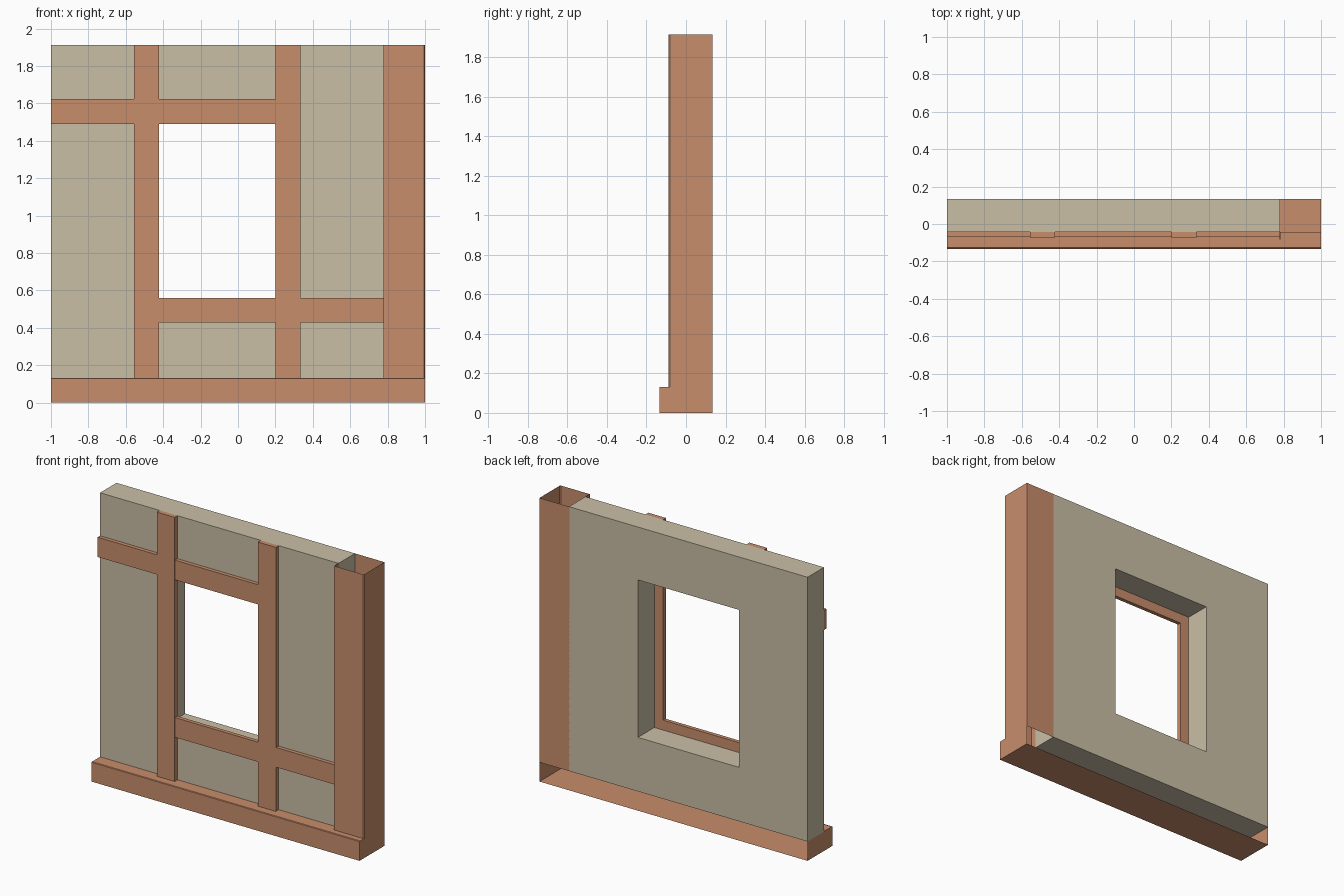
import bpy, bmesh
from mathutils import Vector

if "Cube" in bpy.data.objects:
    bpy.data.objects.remove(bpy.data.objects["Cube"])


def material(name, color):
    m = bpy.data.materials.new(name)
    m.diffuse_color = color
    m.use_nodes = True
    m.node_tree.nodes["Principled BSDF"].inputs["Base Color"].default_value = m.diffuse_color
    return m


WOOD = material("wood", (0.58, 0.27, 0.15, 1))
PLASTER = material("plaster", (0.59, 0.52, 0.38, 1))
TOP = 1.913


def finish(bm, name, mat):
    me = bpy.data.meshes.new(name)
    bm.to_mesh(me)
    bm.free()
    me.materials.append(mat)
    ob = bpy.data.objects.new(name, me)
    bpy.context.collection.objects.link(ob)
    return ob


def box(name, x, y, z, open_sides=(), bevel=0.0):
    """Box between ranges; open_sides are outward directions left without a face."""
    bm = bmesh.new()
    bmesh.ops.create_cube(bm, size=1)
    for v in bm.verts:
        v.co = Vector([r[0] if c < 0 else r[1] for c, r in zip(v.co, (x, y, z))])
    bm.normal_update()
    gone = [f for f in bm.faces if any(f.normal.dot(Vector(d)) > 0.9 for d in open_sides)]
    bmesh.ops.delete(bm, geom=gone, context='FACES')
    if bevel:
        # soften only the edges around the front face
        edges = [e for e in bm.edges if len(e.link_faces) == 2
                 and all(abs(v.co.y - y[0]) < 1e-5 for v in e.verts)]
        bmesh.ops.bevel(bm, geom=edges, offset=bevel, segments=1, affect='EDGES')
    return finish(bm, name, WOOD)


# Plaster wall: a closed ring around the window opening
def rect(bm, x0, x1, z0, z1, y):
    return [bm.verts.new((x, y, z)) for x, z in ((x0, z0), (x1, z0), (x1, z1), (x0, z1))]


bm = bmesh.new()
outer, hole = (-1, 0.78, 0.13, TOP), (-0.488, 0.266, 0.494, 1.556)
loops = [rect(bm, *outer, -0.042), rect(bm, *hole, -0.042),
         rect(bm, *hole, 0.133), rect(bm, *outer, 0.133)]
for k in range(4):
    a, b = loops[k], loops[(k + 1) % 4]
    for i in range(4):
        j = (i + 1) % 4
        bm.faces.new((a[i], a[j], b[j], b[i]))
bmesh.ops.recalc_face_normals(bm, faces=bm.faces)
finish(bm, "plaster_wall", PLASTER)

# Base: trough open at the back, with a narrow ledge on top in front
box("base_beam", (-1, 1), (-0.133, 0.133), (0, 0.13), ((0, 1, 0), (0, 0, 1)))
box("base_ledge", (-1, 1), (-0.133, -0.042), (0.0, 0.132),
    ((0, 1, 0), (0, 0, -1)), 0.007)

# Corner post: hollow, open at both ends, closed on the left by the wall end
box("corner_post", (0.778, 1), (-0.088, 0.133), (0.13, TOP),
    ((0, 0, 1), (0, 0, -1), (-1, 0, 0)), 0.006)
box("corner_post_return", (0.778, 0.782), (-0.082, -0.042), (0.13, TOP))

# Vertical studs
for side, x in (("left", -0.555), ("right", 0.2)):
    box(side + "_stud", (x, x + 0.133), (-0.073, -0.042), (0.13, TOP))

# Horizontal rails between the studs
for name, x0, x1, z in (("upper_left_rail", -1, -0.555, 1.49),
                        ("window_head", -0.422, 0.2, 1.49),
                        ("window_sill", -0.422, 0.2, 0.428),
                        ("lower_right_rail", 0.333, 0.778, 0.428)):
    box(name, (x0, x1), (-0.068, -0.042), (z, z + 0.133))
